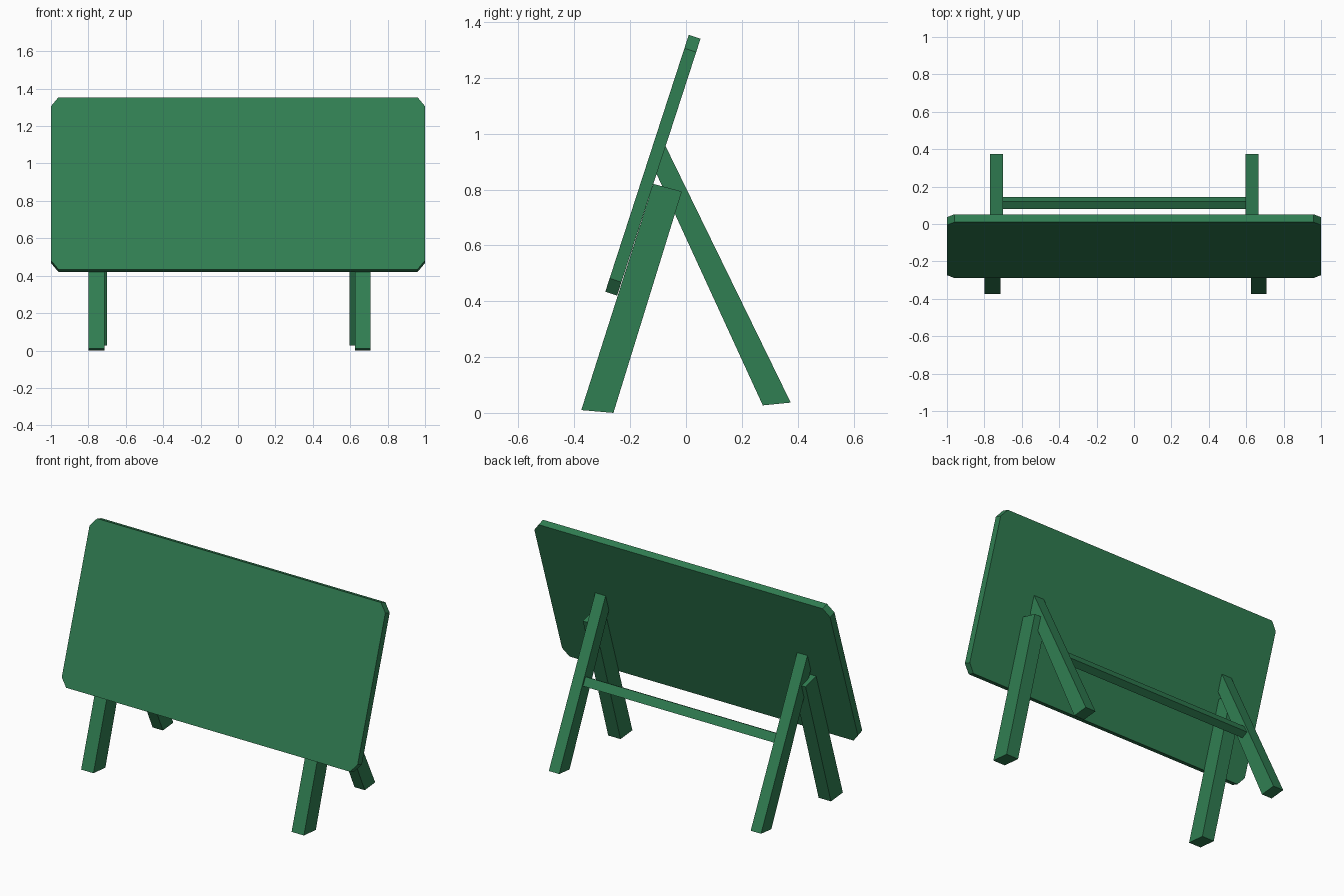
import bpy

if "Cube" in bpy.data.objects:
    bpy.data.objects.remove(bpy.data.objects["Cube"])

green = bpy.data.materials.new("green_paint")
green.diffuse_color = (0.03, 0.21, 0.085, 1)
green.use_nodes = True
green.node_tree.nodes["Principled BSDF"].inputs["Base Color"].default_value = green.diffuse_color


def loft(name, ring_a, ring_b):
    """Closed solid between two matching rings of points."""
    n = len(ring_a)
    faces = [tuple(reversed(range(n))), tuple(range(n, 2 * n))]
    faces += [(i, (i + 1) % n, n + (i + 1) % n, n + i) for i in range(n)]
    mesh = bpy.data.meshes.new(name)
    mesh.from_pydata(ring_a + ring_b, [], faces)
    mesh.materials.append(green)
    obj = bpy.data.objects.new(name, mesh)
    bpy.context.collection.objects.link(obj)
    return obj


def beam(name, profile, x0, x1):
    """Side profile (y, z), counter-clockwise seen from +x, extruded along x."""
    return loft(name, [(x0, y, z) for y, z in profile],
                [(x1, y, z) for y, z in profile])


# Leaning board with clipped corners: (x, fraction of the height)
outline = [(-0.96, 0), (0.96, 0), (1, 0.052), (1, 0.948),
           (0.96, 1), (-0.96, 1), (-1, 0.948), (-1, 0.052)]


def board_ring(y, z):
    return [(x, y + 0.299 * t, z + 0.92 * t) for x, t in outline]


loft("board", board_ring(-0.247, 0.42), board_ring(-0.289, 0.434))

# Front legs lie flat against the back of the board
front_profile = [(-0.375, 0.01), (-0.26, 0.0), (-0.015, 0.793), (-0.117, 0.82)]
for side, x in (("left", -0.798), ("right", 0.625)):
    beam("front_leg_" + side, front_profile, x, x + 0.083)

# Rear prop legs, cut to meet the board
back_profile = [(0.275, 0.027), (0.375, 0.037), (-0.074, 0.957), (-0.106, 0.857)]
for side, x in (("left", -0.77), ("right", 0.595)):
    beam("back_leg_" + side, back_profile, x, x + 0.07)

# Crossbar between the rear legs, tilted with them
cy, cz = 0.1125, 0.50
along, out = (0.46, -0.888), (0.888, 0.46)
bar_profile = [(cy + a * 0.027 * along[0] + o * 0.0225 * out[0],
                cz + a * 0.027 * along[1] + o * 0.0225 * out[1])
               for a, o in ((1, -1), (1, 1), (-1, 1), (-1, -1))]
beam("crossbar", bar_profile, -0.70, 0.595)
